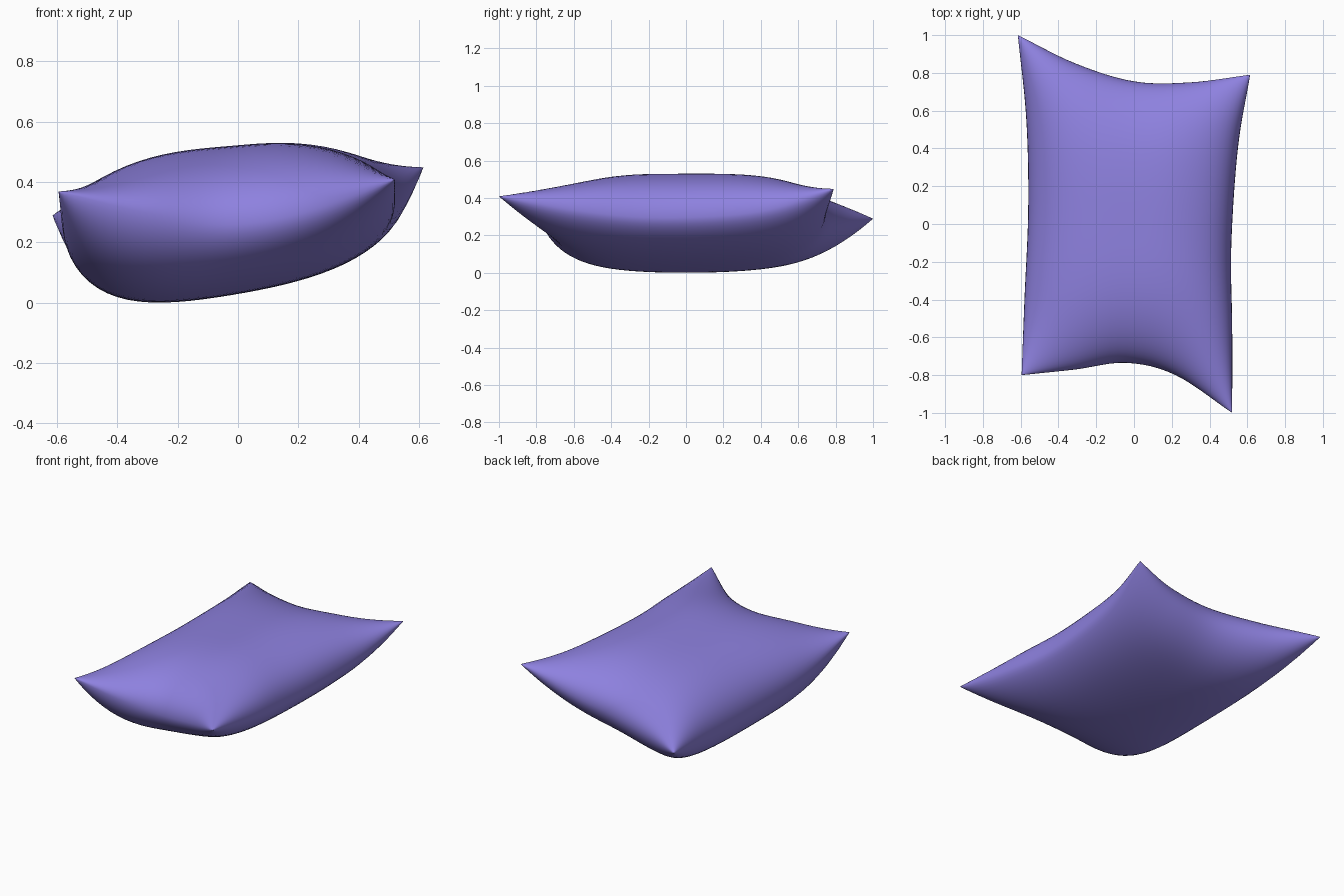
import bpy, bmesh, math
from mathutils import Vector

if "Cube" in bpy.data.objects:
    bpy.data.objects.remove(bpy.data.objects["Cube"])

NU, NV = 36, 48

# seam curves, five points each
FRONT = [(-.595, -.80, .36), (-.31, -.77, .29), (-.04, -.735, .25), (.22, -.80, .29), (.52, -1.0, .40)]
BACK = [(-.615, 1.0, .28), (-.31, .85, .26), (0, .755, .27), (.30, .75, .32), (.615, .79, .44)]
LEFT = [(-.595, -.80, .36), (-.58, -.40, .24), (-.56, .08, .20), (-.57, .55, .21), (-.615, 1.0, .28)]
RIGHT = [(.52, -1.0, .40), (.52, -.55, .32), (.515, -.12, .285), (.55, .40, .32), (.615, .79, .44)]


def curve(pts, t):
    """Catmull-Rom curve through the points, t from 0 to 1."""
    p = [Vector(q) for q in pts]
    p = [2 * p[0] - p[1]] + p + [2 * p[-1] - p[-2]]
    k = min(int(t * 4), 3)
    f = t * 4 - k
    a, b, c, d = p[k:k + 4]
    return 0.5 * (2 * b + (c - a) * f + (2 * a - 5 * b + 4 * c - d) * f * f
                  + (3 * b - a - 3 * c + d) * f ** 3)


def seam_surface(u, v):
    """Coons patch spanning the four seam curves."""
    f, b, l, r = curve(FRONT, u), curve(BACK, u), curve(LEFT, v), curve(RIGHT, v)
    c = [Vector(q) for q in (FRONT[0], FRONT[4], BACK[0], BACK[4])]
    corners = (1 - v) * ((1 - u) * c[0] + u * c[1]) + v * ((1 - u) * c[2] + u * c[3])
    return (1 - v) * f + v * b + (1 - u) * l + u * r - corners


def top_level(x, y):
    return 0.513 + 0.09 * x + 0.08 * x * x


def bottom_level(x, y):
    return 0.02 + 0.17 * x + 0.12 * x * x + 0.08 * y * y


def bulge(s, power):
    return math.sqrt(max(0, 1 - abs(s) ** power))


def spaced(i, n):
    """-1..1, denser near the seams."""
    return math.sin(math.pi * (i / n - 0.5))


# stuffed body: top and bottom sheets sharing the seam vertices
bm = bmesh.new()
sheets = {1: {}, -1: {}}
for i in range(NU + 1):
    for j in range(NV + 1):
        s, t = spaced(i, NU), spaced(j, NV)
        mid = seam_surface((s + 1) / 2, (t + 1) / 2)
        if i in (0, NU) or j in (0, NV):
            sheets[1][i, j] = sheets[-1][i, j] = bm.verts.new(mid)
        else:
            h = bulge(s, 3) * bulge(t, 3.3)
            for side, level in ((1, top_level), (-1, bottom_level)):
                z = mid.z + h * (level(mid.x, mid.y) - mid.z)
                sheets[side][i, j] = bm.verts.new((mid.x, mid.y, z))
for side, g in sheets.items():
    for i in range(NU):
        for j in range(NV):
            q = [g[i, j], g[i + 1, j], g[i + 1, j + 1], g[i, j + 1]]
            bm.faces.new(q if side > 0 else q[::-1])

# rest on the ground
low = min(v.co.z for v in bm.verts)
for v in bm.verts:
    v.co.z -= low
for f in bm.faces:
    f.smooth = True

me = bpy.data.meshes.new("pillow")
bm.to_mesh(me)
bm.free()
mat = bpy.data.materials.new("violet fabric")
mat.diffuse_color = (0.27, 0.22, 0.74, 1)
mat.use_nodes = True
mat.node_tree.nodes["Principled BSDF"].inputs["Base Color"].default_value = mat.diffuse_color
me.materials.append(mat)
bpy.context.collection.objects.link(bpy.data.objects.new("pillow", me))
